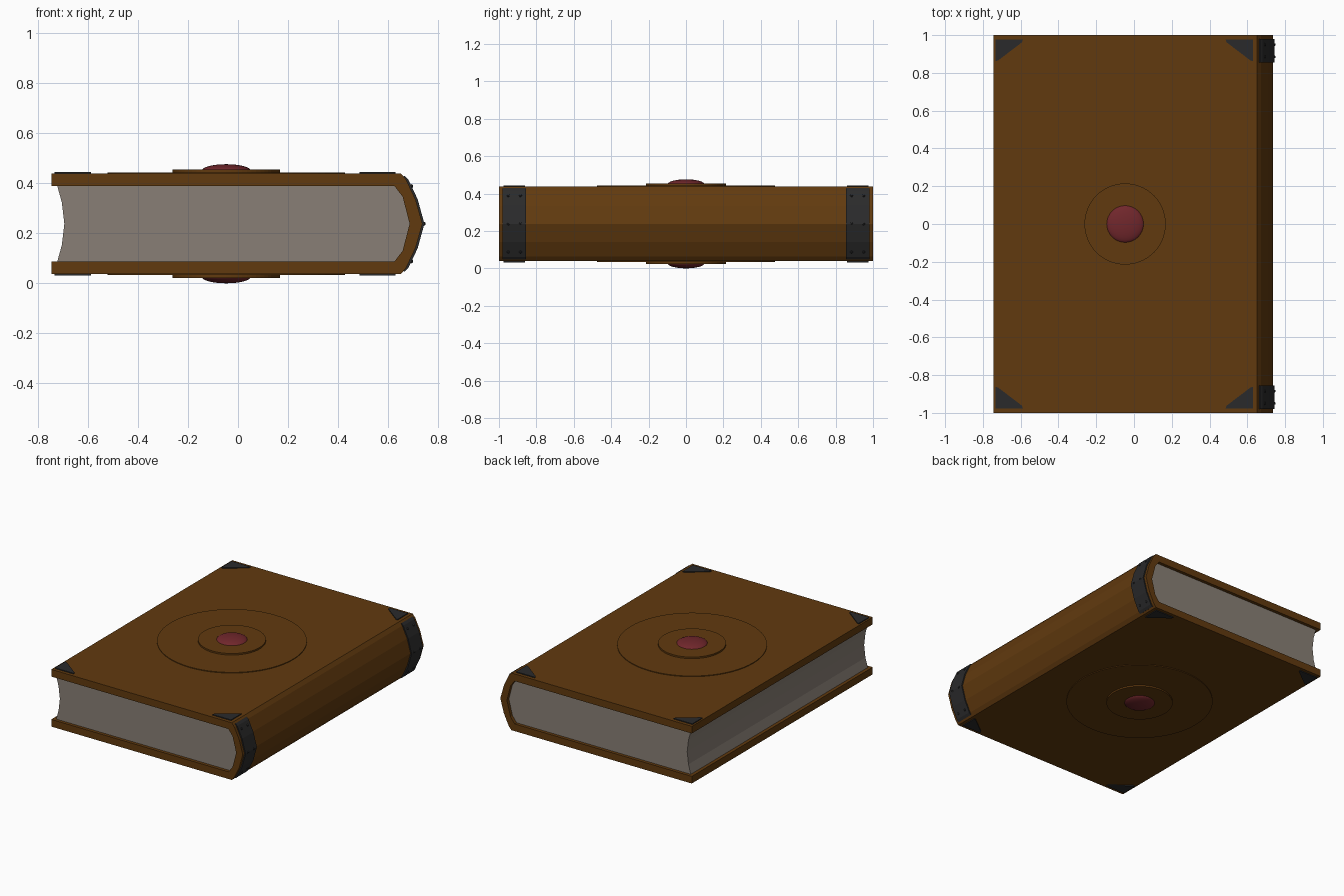
import bpy, bmesh
from mathutils import Vector, Matrix

cube = bpy.data.objects.get("Cube")
if cube:
    bpy.data.objects.remove(cube, do_unlink=True)

MID = 0.238          # height of the book's middle plane
CENTRE_X = -0.047    # centre of the cover medallion


def material(name, rgb):
    m = bpy.data.materials.new(name)
    m.use_nodes = True
    m.diffuse_color = (*rgb, 1)
    bsdf = next(n for n in m.node_tree.nodes if n.type == 'BSDF_PRINCIPLED')
    bsdf.inputs["Base Color"].default_value = (*rgb, 1)
    return m


leather = material("brown leather", (0.12, 0.042, 0.0045))
paper = material("grey paper", (0.25, 0.213, 0.18))
iron = material("black iron", (0.023, 0.023, 0.024))
ruby = material("dark red gem", (0.165, 0.02, 0.025))


def finish(name, bm, mat):
    bmesh.ops.recalc_face_normals(bm, faces=bm.faces)
    mesh = bpy.data.meshes.new(name)
    bm.to_mesh(mesh)
    bm.free()
    mesh.materials.append(mat)
    ob = bpy.data.objects.new(name, mesh)
    bpy.context.collection.objects.link(ob)
    return ob


def prism(name, points, depth, mat):
    """Extrude a closed loop of 3D points along the depth vector."""
    bm = bmesh.new()
    face = bm.faces.new([bm.verts.new(p) for p in points])
    ext = bmesh.ops.extrude_face_region(bm, geom=[face])
    moved = [v for v in ext["geom"] if isinstance(v, bmesh.types.BMVert)]
    bmesh.ops.translate(bm, verts=moved, vec=Vector(depth))
    return finish(name, bm, mat)


def mirrored(half):
    """Complete a top-half (x, height) profile with its lower half."""
    return half + [(x, -h) for x, h in reversed(half) if h > 0]


def section(profile, y):
    return [(x, y, MID + h) for x, h in profile]


# Leather binding: both boards and the rounded spine in one C profile
outer = mirrored([(-0.745, 0.2), (0.652, 0.2), (0.672, 0.176),
                  (0.71, 0.096), (0.737, 0)])
inner = mirrored([(-0.745, 0.15), (0.626, 0.15), (0.658, 0.108), (0.686, 0)])
prism("binding", section(outer + inner[::-1], -1), (0, 2, 0), leather)

# Page block with hollow fore edge
fore_edge = mirrored([(-0.722, 0.15), (-0.704, 0.085), (-0.694, 0)])
prism("pages", section(inner[1:-1] + fore_edge[::-1], -0.978),
      (0, 1.956, 0), paper)

# Iron straps around the spine, with rivets
strap_in = mirrored([(0.66, 0.187), (0.672, 0.176), (0.71, 0.096), (0.737, 0)])
strap_out = mirrored([(0.666, 0.192), (0.68, 0.178), (0.718, 0.098), (0.745, 0)])
for side, end in ((-1, "front"), (1, "back")):
    prism(end + "_spine_strap", section(strap_out + strap_in[::-1], side * 0.855),
          (0, side * 0.125, 0), iron)
    bm = bmesh.new()
    for x, h in ((0.692, 0.15), (0.742, 0), (0.692, -0.15)):
        for y in (0.885, 0.95):
            bmesh.ops.create_uvsphere(
                bm, u_segments=8, v_segments=6, radius=0.008,
                matrix=Matrix.Translation((x, side * y, MID + h)))
    finish(end + "_strap_rivets", bm, iron)


def disc(name, radius, low, high, s, mat):
    bm = bmesh.new()
    bmesh.ops.create_cone(
        bm, cap_ends=True, segments=64, radius1=radius, radius2=radius,
        depth=high - low,
        matrix=Matrix.Translation((CENTRE_X, 0, MID + s * (low + high) / 2)))
    return finish(name, bm, mat)


# Fittings on both boards
for s, board in ((1, "upper"), (-1, "lower")):
    disc(board + "_large_disc", 0.475, 0.19, 0.205, s, leather)
    disc(board + "_small_disc", 0.215, 0.19, 0.216, s, leather)

    # Domed gem
    bm = bmesh.new()
    bmesh.ops.create_uvsphere(bm, u_segments=32, v_segments=16, radius=1)
    bmesh.ops.transform(
        bm, verts=bm.verts,
        matrix=Matrix.Translation((CENTRE_X, 0, MID + s * 0.21))
        @ Matrix.Diagonal((0.1, 0.1, 0.028, 1)))
    gem = finish(board + "_gem", bm, ruby)
    for p in gem.data.polygons:
        p.use_smooth = True

    # Triangular corner plates with clipped tips
    for corner_x, dx, left in ((-0.733, 1, "right"), (0.63, -1, "left")):
        for sy, end in ((-1, "front"), (1, "back")):
            shape = [(0, 0), (0.145, 0), (0.14, 0.015), (0.015, 0.11), (0, 0.115)]
            loop = [(corner_x + dx * a, sy * (0.977 - b), MID + s * 0.198)
                    for a, b in shape]
            prism(f"{board}_{end}_{left}_corner", loop, (0, 0, s * 0.008), iron)
